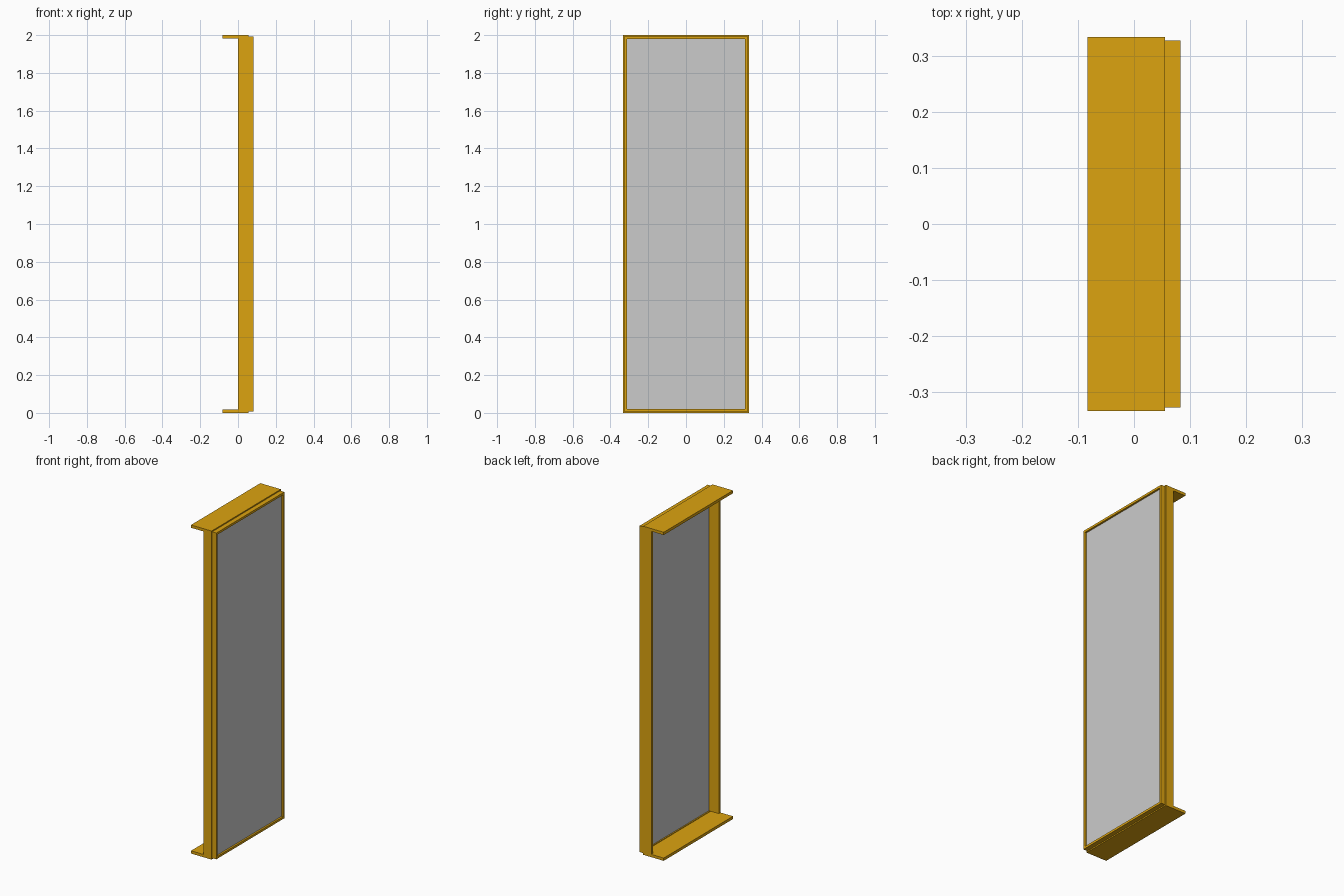
import bpy

if "Cube" in bpy.data.objects:
    bpy.data.objects.remove(bpy.data.objects["Cube"])

gold = bpy.data.materials.new("gold")
gold.diffuse_color = (0.72, 0.37, 0.005, 1)
gold.use_nodes = True
gold.node_tree.nodes["Principled BSDF"].inputs["Base Color"].default_value = gold.diffuse_color


def box(name, x, y, z, mat=None):
    """Axis-aligned box from (min, max) ranges."""
    size = [b - a for a, b in (x, y, z)]
    mid = [(a + b) / 2 for a, b in (x, y, z)]
    bpy.ops.mesh.primitive_cube_add(size=1)
    ob = bpy.context.object
    ob.name = name
    for v in ob.data.vertices:
        v.co = [c * s + m for c, s, m in zip(v.co, size, mid)]
    if mat:
        ob.data.materials.append(mat)
    return ob


BACK, STEP, FRONT = -0.083, 0.055, 0.083   # depth stations along x
W, T = 0.333, 0.017                        # half width, board thickness
FW, FT, FZ = 0.327, 0.0135, 0.007          # front frame half width, bar, inset

# Deep top and bottom boards
box("bottom_board", (BACK, STEP), (-W, W), (0, T), gold)
box("top_board", (BACK, STEP), (-W, W), (2 - T, 2), gold)

# Upright side boards and front frame stiles
for side, s in (("left", -1), ("right", 1)):
    box(side + "_side_board", (0, STEP), sorted((s * W, s * (W - T))), (T, 2 - T), gold)
    box(side + "_frame_stile", (STEP, FRONT), sorted((s * FW, s * (FW - FT))), (FZ, 2 - FZ), gold)

# Front frame rails
IN = FW - FT
box("bottom_frame_rail", (STEP, FRONT), (-IN, IN), (FZ, FZ + FT), gold)
box("top_frame_rail", (STEP, FRONT), (-IN, IN), (2 - FZ - FT, 2 - FZ), gold)

# Recessed pane
box("pane", (0.063, 0.072), (-IN, IN), (FZ + FT, 2 - FZ - FT))
